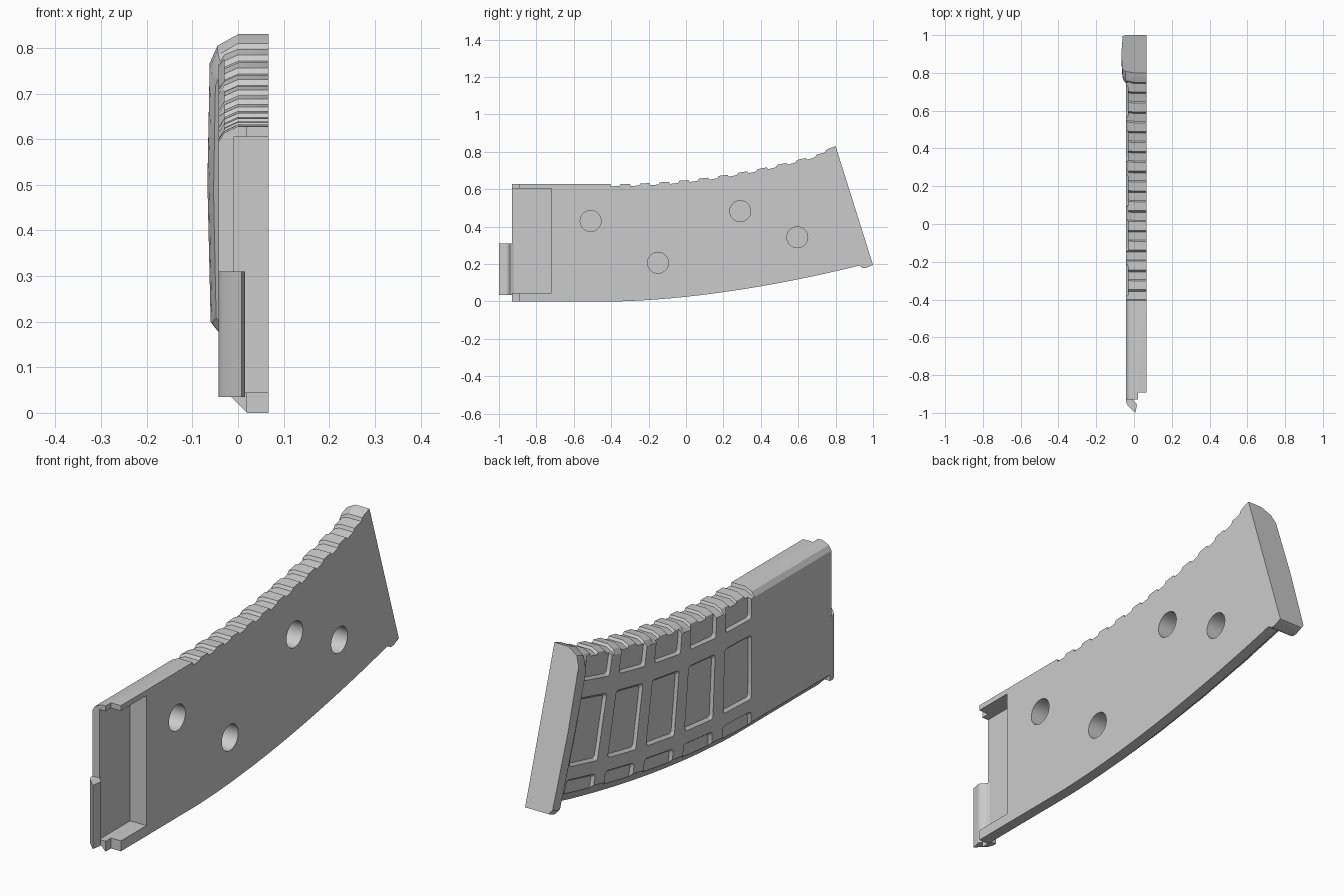
import bpy
import bmesh
import math
from mathutils import Vector

old = bpy.data.objects.get("Cube")
if old:
    bpy.data.objects.remove(old, do_unlink=True)

grey = bpy.data.materials.new("matte_grey")
grey.use_nodes = True
colour = (0.6, 0.6, 0.6, 1)
grey.diffuse_color = colour
grey.node_tree.nodes["Principled BSDF"].inputs["Base Color"].default_value = colour

FLAT = 0.067      # flat split face
OUT = -0.043      # outer side wall
BEND = -0.4       # where the curve starts


def loft(bm, rings):
    """Skin a row of equal rings and cap both ends."""
    loops = [[bm.verts.new(p) for p in ring] for ring in rings]
    n = len(loops[0])
    for a, b in zip(loops, loops[1:]):
        for i in range(n):
            j = (i + 1) % n
            bm.faces.new((a[i], a[j], b[j], b[i]))
    bm.faces.new(loops[0][::-1])
    bm.faces.new(loops[-1])


def make(name, bm):
    bmesh.ops.recalc_face_normals(bm, faces=bm.faces)
    mesh = bpy.data.meshes.new(name)
    bm.to_mesh(mesh)
    bm.free()
    obj = bpy.data.objects.new(name, mesh)
    bpy.context.collection.objects.link(obj)
    mesh.materials.append(grey)
    return obj


def activate(obj):
    bpy.ops.object.select_all(action='DESELECT')
    obj.select_set(True)
    bpy.context.view_layer.objects.active = obj


def cut(obj, cutter):
    activate(obj)
    mod = obj.modifiers.new("cut", 'BOOLEAN')
    mod.operation = 'DIFFERENCE'
    mod.solver = 'EXACT'
    mod.object = cutter
    bpy.ops.object.modifier_apply(modifier=mod.name)
    bpy.data.objects.remove(cutter, do_unlink=True)


def box(bm, low, high):
    rings = [[(x, low[1], low[2]), (x, high[1], low[2]),
              (x, high[1], high[2]), (x, low[1], high[2])] for x in (low[0], high[0])]
    loft(bm, rings)


def top_point(u):
    return Vector((0, u, 0.628 + 0.13 * max(0, u - BEND) ** 2))


def bottom_point(u):
    y = u + 0.157 * max(0, u - BEND)
    return Vector((0, y, 0.1185 * max(0, y - BEND) ** 1.7))


def side_point(u, v):
    return bottom_point(u).lerp(top_point(u), v)


def body_ring(u, drop):
    """Half shell section; drop lowers the top to form a groove."""
    section = [(FLAT, 0), (FLAT, 1 - drop), (0, 1 - drop), (-0.03, 0.978 - drop),
               (OUT, 0.945), (OUT, 0.1), (0.02, 0)]
    return [side_point(u, v) + Vector((x, 0, 0)) for x, v in section]


# Curved body with grip ridges along its top
stations = [(-0.93, 0), (BEND - 0.005, 0)]
ribs = 11
pitch = 1.15 / ribs
for i in range(ribs):
    u = BEND + i * pitch
    stations += [(u, 0.02), (u + 0.4 * pitch, 0.018), (u + 0.5 * pitch, 0), (u + 0.95 * pitch, 0.002)]
stations.append((0.77, 0.0))
bm = bmesh.new()
loft(bm, [body_ring(u, d) for u, d in stations])
body = make("magazine_body", bm)


def rounded(corners, radius=0.016, steps=4):
    """Round the corners of a polygon of vectors."""
    points = []
    for i, c in enumerate(corners):
        a = c + (corners[i - 1] - c).normalized() * radius
        b = c + (corners[(i + 1) % len(corners)] - c).normalized() * radius
        for k in range(steps + 1):
            t = k / steps
            points.append(a * (1 - t) ** 2 + c * 2 * t * (1 - t) + b * t * t)
    return points


# Recessed panels on the outer side, five columns by three rows
bm = bmesh.new()
for col in range(5):
    u0 = -0.385 + col * 0.235
    u1 = u0 + 0.172
    for v0, v1 in ((-0.1, 0.175), (0.26, 0.70), (0.81, 1.1)):
        corners = [side_point(u, v) for u, v in ((u0, v0), (u1, v0), (u1, v1), (u0, v1))]
        outline = rounded(corners)
        centre = sum(corners, Vector()) / 4
        rings = []
        for x, inset in ((-0.06, -0.01), (OUT, 0), (-0.031, 0.012)):
            rings.append([p + (centre - p).normalized() * inset + Vector((x, 0, 0)) for p in outline])
        loft(bm, rings)
cut(body, make("panel_cutter", bm))

# Open mouth pocket, and the stepped front end
bm = bmesh.new()
box(bm, (-0.01, -1.1, 0.045), (0.2, -0.72, 0.605))
cut(body, make("mouth_cutter", bm))
bm = bmesh.new()
box(bm, (0.02, -1.1, -0.1), (0.2, -0.893, 0.8))
cut(body, make("step_cutter", bm))

# Round sockets in the flat face
bm = bmesh.new()
for y, z in ((-0.51, 0.43), (-0.15, 0.207), (0.29, 0.483), (0.595, 0.343)):
    rings = []
    for x in (-0.018, 0.1):
        rings.append([(x, y + 0.056 * math.cos(a), z + 0.056 * math.sin(a))
                      for a in (k * math.tau / 32 for k in range(32))])
    loft(bm, rings)
cut(body, make("socket_cutter", bm))

# Folded lip at the lower front
bm = bmesh.new()
profile = [(OUT, -0.92), (OUT, -0.94), (-0.034, -0.96), (0.002, -0.995), (0.008, -1.0),
           (0.015, -0.96), (0.012, -0.95), (-0.004, -0.935), (-0.01, -0.92)]
loft(bm, [[(x, y, z) for x, y in profile] for z in (0.035, 0.31)])
lip = make("front_lip", bm)

# Floor plate closing the wide end
bm = bmesh.new()
section = [(FLAT, 1), (0, 1), (-0.045, 0.96), (-0.062, 0.9), (-0.067, 0.5),
           (-0.06, 0.03), (-0.045, 0), (FLAT, 0)]
rings = []
for top, bottom, shrink in (((0.733, 0.775), (0.925, 0.192), 0.8),
                            ((0.75, 0.81), (0.945, 0.178), 0.95),
                            ((0.77, 0.82), (0.965, 0.18), 1),
                            ((0.80, 0.83), (1.0, 0.195), 1)):
    t, b = Vector((0, *top)), Vector((0, *bottom))
    rings.append([b.lerp(t, v) + Vector((x if x > 0 else x * shrink, 0, 0)) for x, v in section])
loft(bm, rings)
plate = make("floor_plate", bm)

for obj in (body, lip, plate):
    activate(obj)
    bpy.ops.object.shade_smooth_by_angle(angle=math.radians(25))
